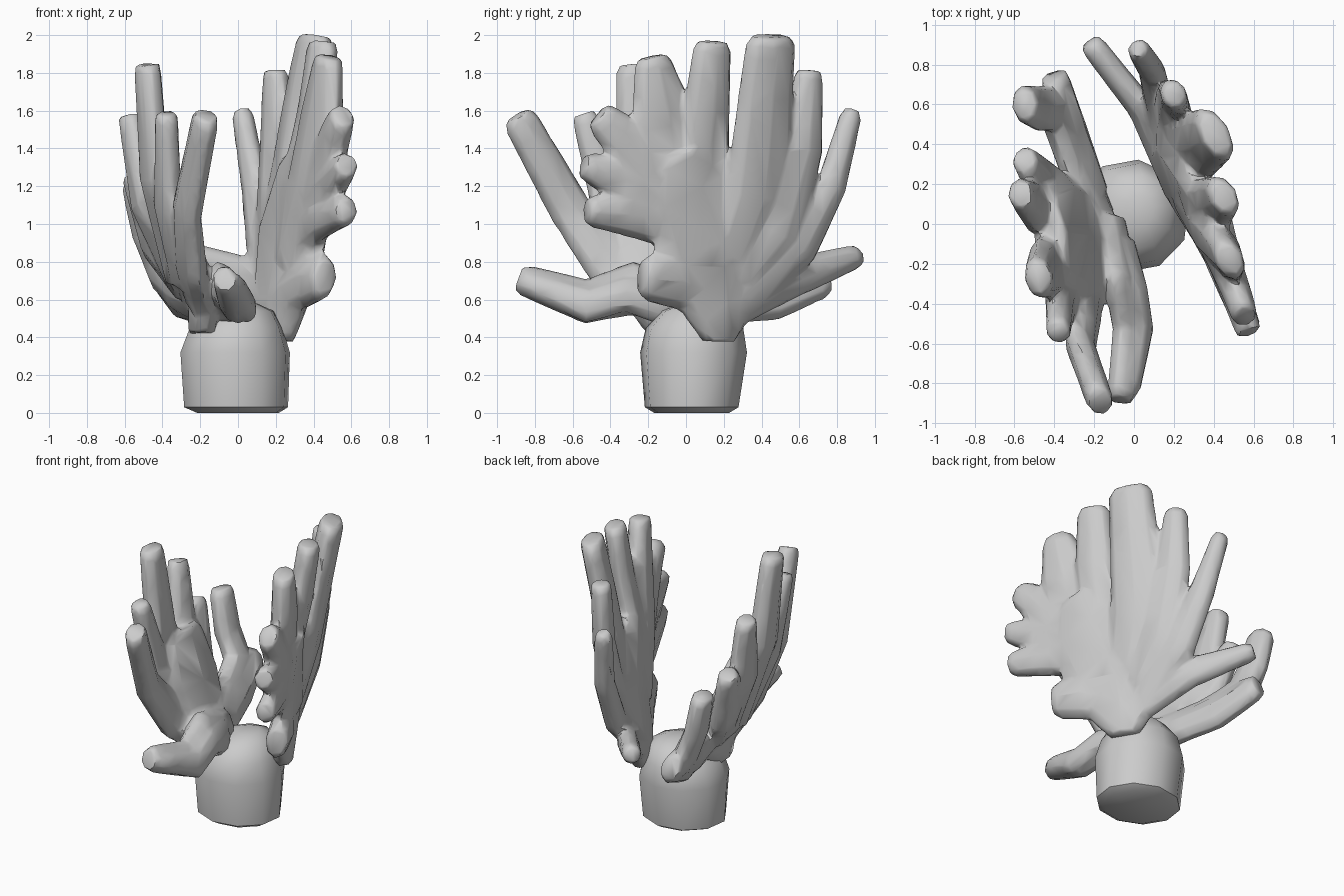
import bpy, bmesh, math
from mathutils import Vector


def finish(name, bm, blend=False):
    bmesh.ops.recalc_face_normals(bm, faces=bm.faces)
    me = bpy.data.meshes.new(name)
    bm.to_mesh(me)
    bm.free()
    ob = bpy.data.objects.new(name, me)
    bpy.context.collection.objects.link(ob)
    bpy.ops.object.select_all(action='DESELECT')
    ob.select_set(True)
    bpy.context.view_layer.objects.active = ob
    if blend:
        # fuse the overlapping fingers into one skin, soften the webs, thin the mesh
        m = ob.modifiers.new("fuse", 'REMESH')
        m.mode = 'VOXEL'
        m.voxel_size = 0.014
        m = ob.modifiers.new("soften", 'SMOOTH')
        m.factor, m.iterations = 0.5, 5
        m = ob.modifiers.new("thin", 'DECIMATE')
        m.ratio = 0.04
        for m in list(ob.modifiers):
            bpy.ops.object.modifier_apply(modifier=m.name)
    bpy.ops.object.shade_smooth_by_angle(angle=math.radians(45))
    return ob


def loft(bm, rings):
    rows = [[bm.verts.new(p) for p in r] for r in rings]
    n = len(rows[0])
    for a, b in zip(rows, rows[1:]):
        for i in range(n):
            j = (i + 1) % n
            bm.faces.new((a[i], a[j], b[j], b[i]))
    bm.faces.new(rows[0][::-1])
    bm.faces.new(rows[-1])


def finger(bm, pts, normal, sides=8):
    # flattened tube along (x, y, z, half width), with a chamfered blunt tip
    P = [Vector(p[:3]) for p in pts]
    W = [p[3] for p in pts]
    end = (P[-1] - P[-2]).normalized()
    tip = P[-1].copy()
    P[-1] = tip - end * 0.04
    P.append(tip + end * 0.005)
    W.append(W[-1] * 0.75)
    rings = []
    for k, (p, w) in enumerate(zip(P, W)):
        t = (P[min(k + 1, len(P) - 1)] - P[max(k - 1, 0)]).normalized()
        side = t.cross(normal).normalized()
        nn = side.cross(t).normalized()
        th = min(w, 0.05 + 0.2 * w, 0.085)
        rings.append([p + side * w * math.cos(a) + nn * th * math.sin(a)
                      for a in (2 * math.pi * i / sides for i in range(sides))])
    loft(bm, rings)


def leaf(name, normal, palm, fingers):
    bm = bmesh.new()
    n = Vector(normal).normalized()
    for pts in [palm] + fingers:
        finger(bm, pts, n)
    return finish(name, bm, blend=True)


# stalk
bm = bmesh.new()
loft(bm, [[(cx + rx * math.cos(a), cy + ry * math.sin(a), z)
           for a in (2 * math.pi * (i + 0.3) / 10 for i in range(10))]
          for cx, cy, z, rx, ry in [(0, .03, 0, .22, .2), (-.01, .03, .03, .28, .25),
                                    (-.015, .04, .32, .295, .285), (-.01, .045, .45, .25, .26),
                                    (.02, .06, .54, .17, .19), (.03, .07, .58, .07, .08)]])
finish("stalk", bm)

# right leaf: palm, long upper fingers, then short front lobes
leaf("right_leaf", (.86, .48, -.15),
     [(.22, .17, .38, .1), (.23, .18, .6, .28), (.28, .17, .9, .38), (.36, .05, 1.2, .34), (.42, -.01, 1.4, .22)],
     [[(.2, .22, .55, .12), (.04, .58, .72, .11), (-.22, .91, .83, .07)],
      [(.18, .3, .62, .12), (.13, .6, .88, .12), (.09, .77, 1.2, .09), (.02, .88, 1.6, .06)],
      [(.2, .3, .7, .14), (.19, .5, .95, .15), (.2, .62, 1.4, .12), (.2, .65, 1.81, .085)],
      [(.23, .25, .8, .17), (.27, .38, 1.15, .2), (.35, .42, 1.65, .17), (.41, .45, 1.99, .15)],
      [(.28, .17, .8, .17), (.33, .08, 1.2, .16), (.41, .11, 1.6, .14), (.45, .14, 1.96, .115)],
      [(.28, .12, .8, .18), (.38, -.06, 1.2, .21), (.45, -.13, 1.6, .18), (.48, -.18, 1.88, .115)],
      [(.3, .1, .85, .16), (.46, -.2, 1.28, .17), (.52, -.36, 1.48, .12), (.555, -.46, 1.57, .1)],
      [(.32, .1, .9, .14), (.47, -.24, 1.2, .15), (.575, -.54, 1.31, .085)],
      [(.32, .1, .95, .14), (.45, -.22, 1.05, .14), (.575, -.52, 1.07, .09)],
      [(.24, .15, .64, .14), (.37, -.05, .71, .16), (.46, -.23, .72, .13)]])

# left leaf: bent front finger, upright fingers, bent back finger
leaf("left_leaf", (.94, .18, .28),
     [(-.19, -.1, .42, .12), (-.18, -.09, .58, .26), (-.31, -.07, .9, .35), (-.42, -.06, 1.2, .28)],
     [[(-.12, .02, .57, .14), (-.07, -.28, .66, .15), (-.03, -.53, .59, .125), (-.07, -.88, .71, .09)],
      [(-.07, -.1, .58, .13), (0, -.33, .63, .1), (.03, -.52, .57, .1), (-.03, -.84, .69, .07)],
      [(-.2, -.15, .6, .15), (-.25, -.38, .78, .16), (-.27, -.61, 1.07, .12), (-.17, -.89, 1.57, .1)],
      [(-.28, -.18, .7, .14), (-.37, -.38, 1.1, .13), (-.38, -.54, 1.58, .075)],
      [(-.3, -.1, .7, .17), (-.44, -.22, 1.25, .16), (-.48, -.27, 1.84, .11)],
      [(-.3, 0, .7, .17), (-.49, .08, 1.1, .15), (-.57, .15, 1.57, .09)],
      [(-.28, 0, .7, .17), (-.44, .18, .9, .16), (-.55, .32, 1.25, .09)],
      # bent back finger and its elbow
      [(-.17, .02, .58, .15), (-.31, .33, .65, .14), (-.4, .58, .74, .15), (-.49, .58, .95, .12), (-.55, .6, 1.21, .105)],
      [(-.2, .15, .58, .12), (-.31, .45, .62, .14), (-.4, .74, .72, .11)]])
